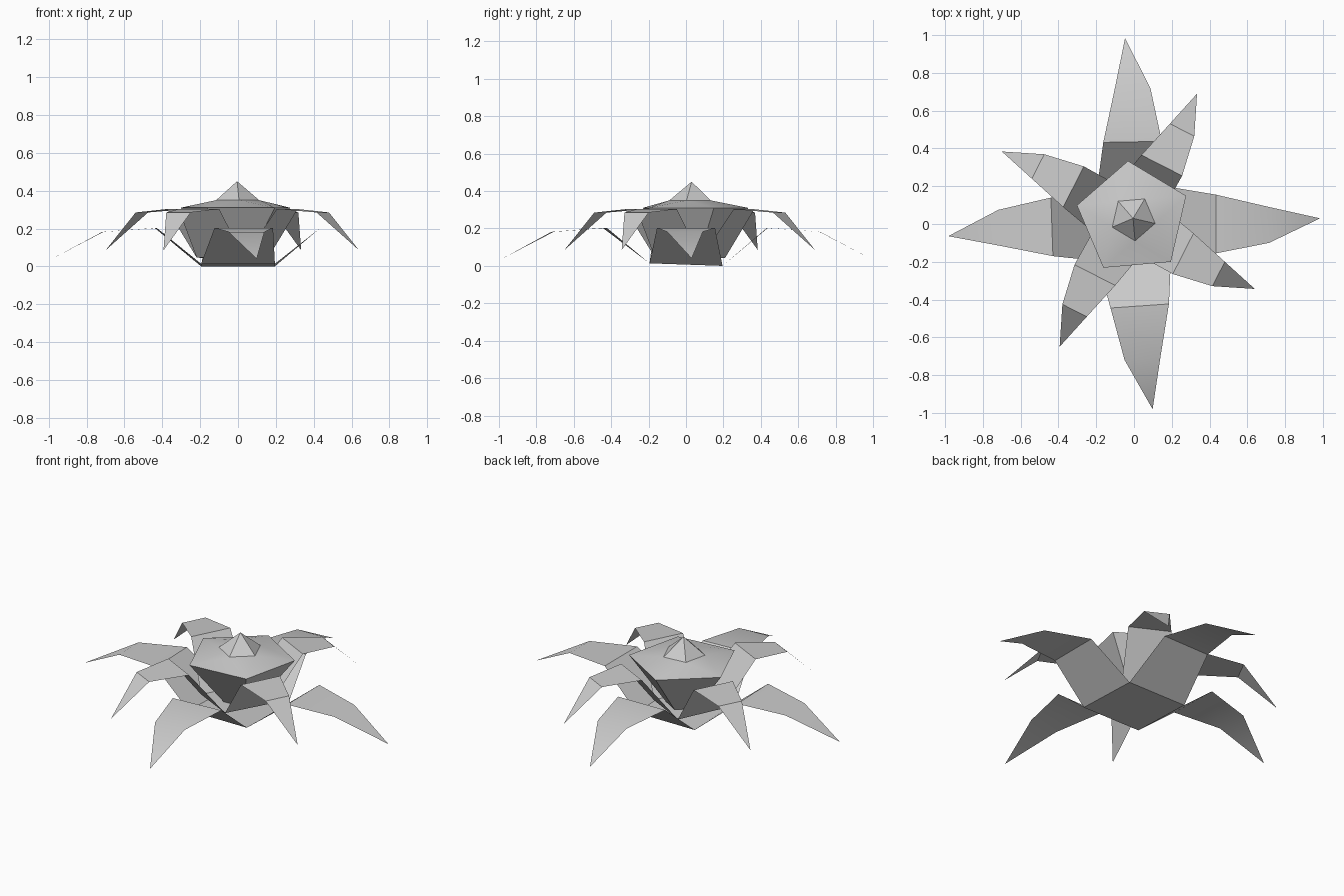
import bpy, bmesh, math
from mathutils import Vector, Matrix

cube = bpy.data.objects.get("Cube")
if cube:
    bpy.data.objects.remove(cube, do_unlink=True)

grey = bpy.data.materials.new("plain_grey")
grey.use_nodes = True
grey.diffuse_color = (0.6, 0.6, 0.6, 1)
grey.node_tree.nodes["Principled BSDF"].inputs["Base Color"].default_value = (0.6, 0.6, 0.6, 1)


def finish(name, bm, location=(0, 0, 0)):
    """Weld the parts, smooth the gentle bends and keep the folds sharp."""
    bmesh.ops.remove_doubles(bm, verts=bm.verts, dist=0.0005)
    bmesh.ops.recalc_face_normals(bm, faces=bm.faces)
    mesh = bpy.data.meshes.new(name)
    bm.to_mesh(mesh)
    bm.free()
    mesh.materials.append(grey)
    obj = bpy.data.objects.new(name, mesh)
    obj.location = location
    bpy.context.collection.objects.link(obj)
    bpy.ops.object.select_all(action='DESELECT')
    obj.select_set(True)
    bpy.context.view_layer.objects.active = obj
    bpy.ops.object.shade_smooth_by_angle(angle=math.radians(30))
    return obj


def whorl(name, half, base_z, tilt, rows, tip, turn, extra, location):
    """Four folded petals growing from the edges of a square base.
    rows: (outward, side a, side b, height) across a petal pointing to +x."""
    bm = bmesh.new()

    def face(points):
        bm.faces.new([bm.verts.new(p) for p in points])

    def base_corner(angle, side):
        p = Matrix.Rotation(angle, 3, 'Z') @ Vector((half, side * half, base_z))
        p.z -= tilt * p.y
        return p

    for i in range(4):
        quarter = turn + i * math.pi / 2
        spin = Matrix.Rotation(quarter + math.radians(extra[i]), 3, 'Z')
        edges = [(base_corner(quarter, -1), base_corner(quarter, 1))]
        edges += [(spin @ Vector((out, a, z)), spin @ Vector((out2, b, z)))
                  for out, a, out2, b, z in rows]
        for (a, b), (c, d) in zip(edges, edges[1:]):
            face((a, c, d, b))
        face((edges[-1][0], spin @ Vector(tip), edges[-1][1]))
    face([base_corner(turn + i * math.pi / 2, 1) for i in range(4)])
    return finish(name, bm, location)


# Large drooping outer petals
whorl("outer_petals", 0.195, 0.007, 0.035,
      [(0.435, -0.155, 0.435, 0.155, 0.203), (0.715, -0.1, 0.715, 0.09, 0.182)],
      (0.985, 0.03, 0.04), 0, (0, 1, 2, 4), (0, 0, 0))

# Small inner petals between them
whorl("inner_petals", 0.14, 0.045, 0.02,
      [(0.339, -0.147, 0.339, 0.095, 0.303), (0.555, -0.109, 0.555, 0.036, 0.285)],
      (0.762, -0.02, 0.085), math.radians(63), (0, 0, 0, 0), (-0.03, 0.02, 0))

# Five-sided central bud: tapered cup, wide rim and raised peak
bm = bmesh.new()


def ring(radius, z, offset):
    return [bm.verts.new((radius * math.cos(a), radius * math.sin(a), z))
            for a in (math.radians(95 + offset + 72 * i) for i in range(5))]


foot = ring(0.1, 0.05, 0)
rim = ring(0.305, 0.31, 0)
shoulder = ring(0.12, 0.35, 36)
peak = bm.verts.new((0, 0, 0.45))
bm.faces.new(foot)
for i in range(5):
    j = (i + 1) % 5
    bm.faces.new((foot[i], foot[j], rim[j], rim[i]))
    bm.faces.new((rim[i], rim[j], shoulder[i]))
    bm.faces.new((shoulder[i], rim[j], shoulder[j]))
    bm.faces.new((shoulder[i], shoulder[j], peak))
finish("flower_bud", bm, (-0.005, 0.03, 0))
